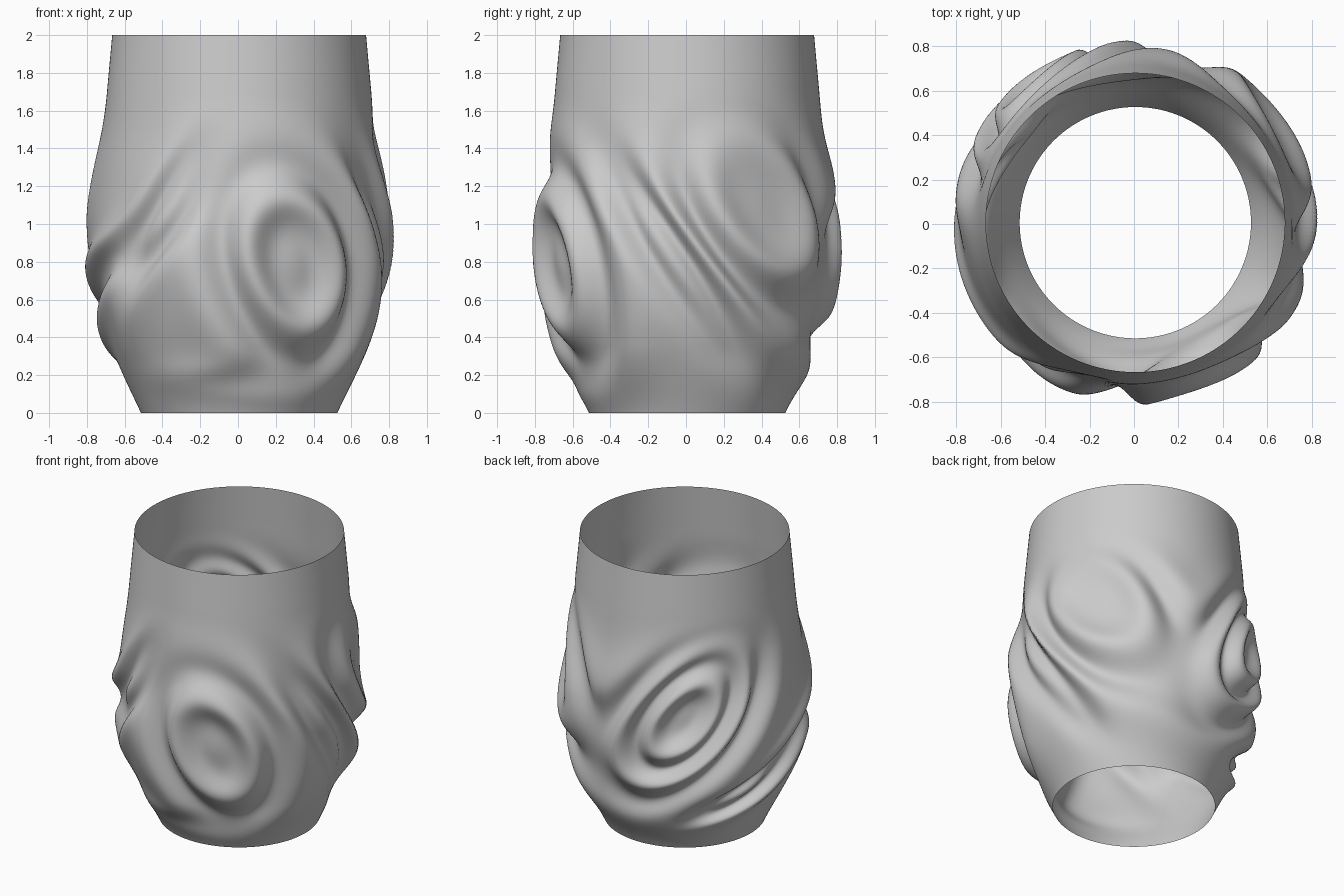
import bpy, bmesh, math

if "Cube" in bpy.data.objects:
    bpy.data.objects.remove(bpy.data.objects["Cube"])

SEGMENTS, ROWS, HEIGHT = 280, 180, 2.0
AMPLITUDE = 0.042
SHIFT = 0.006

# smooth wall radius, one value every 0.25 in height
PROFILE = [0.52, 0.635, 0.725, 0.772, 0.775, 0.75, 0.718, 0.695, 0.672]

# grain knots: angle, height, ring count, short size, long size, tilt, flatness
KNOTS = [
    (-67, 0.79, 1.80, 0.285, 0.43, -22, 1.0),   # front knot
    (32, 1.12, 1.65, 0.30, 0.50, -36, 1.2),     # right knot
    (125, 1.02, 2.75, 0.24, 0.46, 38, 1.0),     # back knot
    (-7, 0.86, -0.70, 0.10, 0.50, -36, 1.0),    # stripes between front and right
    (193, 0.70, 0.65, 0.09, 0.38, 62, 1.0),     # stripes low on the left
    (238, 1.05, 0.75, 0.10, 0.40, 28, 1.0),     # stripes rising to the front
    (155, 0.38, 0.75, 0.075, 0.32, 68, 1.0),    # stripes under the back knot
    (-95, 0.14, 0.30, 0.08, 0.32, 90, 1.0),     # low arch at the front
]


def smooth(a, b, x):
    t = max(0.0, min(1.0, (x - a) / (b - a)))
    return t * t * (3 - 2 * t)


def base_radius(z):
    pts = [2 * PROFILE[0] - PROFILE[1]] + PROFILE + [2 * PROFILE[-1] - PROFILE[-2]]
    s = z / 0.25
    i = min(int(s), len(PROFILE) - 2)
    t = s - i
    a, b, c, d = pts[i:i + 4]
    return 0.5 * (2 * b + (c - a) * t + (2 * a - 5 * b + 4 * c - d) * t * t
                  + (3 * b - a - 3 * c + d) * t ** 3)


def grain(theta, z):
    field = 0.0
    for angle, height, rings, short, long, tilt, flat in KNOTS:
        turn = theta - math.radians(angle)
        u = 0.77 * math.atan2(math.sin(turn), math.cos(turn))
        v = z - height
        a = math.radians(tilt)
        p = (u * math.sin(a) + v * math.cos(a)) / long
        q = (u * math.cos(a) - v * math.sin(a)) / short
        field += rings * math.exp(-((p * p + q * q) / 2) ** flat)
    mask = smooth(0.0, 0.35, z) * (1 - smooth(1.0, 1.7, z))
    return AMPLITUDE * mask * math.sin(2 * math.pi * field)


# open vase wall
bm = bmesh.new()
loops = []
for j in range(ROWS + 1):
    z = HEIGHT * j / ROWS
    radius = base_radius(z)
    loop = []
    for i in range(SEGMENTS):
        theta = 2 * math.pi * i / SEGMENTS
        r = radius + grain(theta, z)
        loop.append(bm.verts.new((r * math.cos(theta) + SHIFT,
                                  r * math.sin(theta) + SHIFT, z)))
    loops.append(loop)
for lower, upper in zip(loops, loops[1:]):
    for i in range(SEGMENTS):
        k = (i + 1) % SEGMENTS
        face = bm.faces.new((lower[i], lower[k], upper[k], upper[i]))
        face.smooth = True

mesh = bpy.data.meshes.new("vase_wall")
bm.to_mesh(mesh)
bm.free()
vase = bpy.data.objects.new("vase_wall", mesh)
bpy.context.collection.objects.link(vase)
